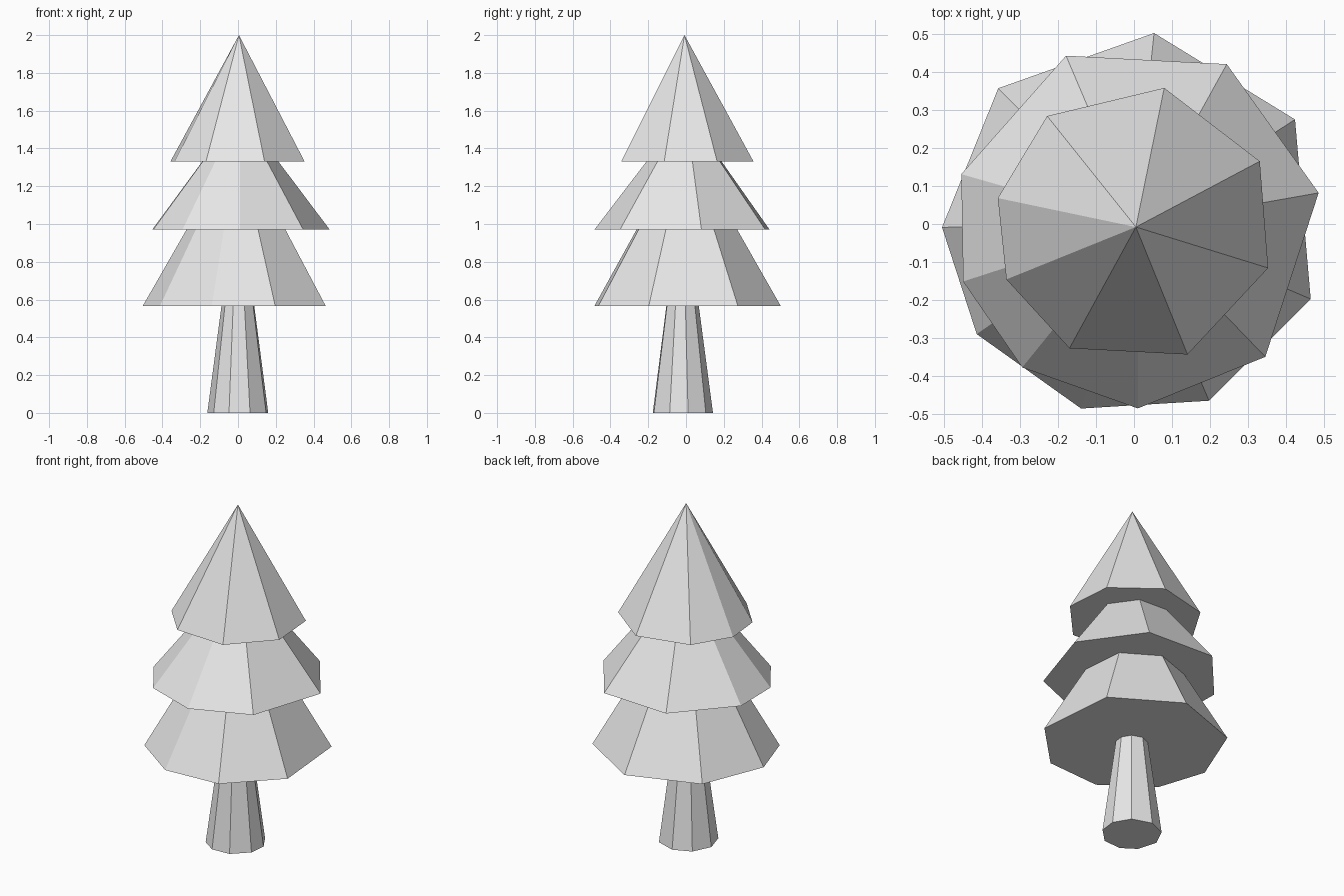
import bpy
import bmesh
from math import cos, sin, radians

cube = bpy.data.objects.get("Cube")
if cube:
    bpy.data.objects.remove(cube, do_unlink=True)

GREY = (0.8, 0.8, 0.8, 1.0)
grey = bpy.data.materials.new("plain_grey")
grey.use_nodes = True
grey.diffuse_color = GREY
grey.node_tree.nodes["Principled BSDF"].inputs["Base Color"].default_value = GREY


def ring(bm, angles, radius, centre, z):
    """One level of unevenly spaced corners."""
    return [bm.verts.new((centre[0] + radius * cos(radians(a)),
                          centre[1] + radius * sin(radians(a)), z)) for a in angles]


def tapered(name, angles, radius, z0, z1, taper, centre=(0, 0), apex=None):
    """Flat-sided tapering part: closed below, ending in a ring or a point."""
    bm = bmesh.new()
    low = ring(bm, angles, radius, centre, z0)
    bm.faces.new(low[::-1])
    n = len(low)
    if apex:
        tip = bm.verts.new((*apex, z1))
        for i in range(n):
            bm.faces.new((low[i], low[(i + 1) % n], tip))
    else:
        # the open top is covered by the part above
        high = ring(bm, angles, radius * taper, centre, z1)
        for i in range(n):
            j = (i + 1) % n
            bm.faces.new((low[i], low[j], high[j], high[i]))
    mesh = bpy.data.meshes.new(name)
    bm.to_mesh(mesh)
    bm.free()
    mesh.materials.append(grey)
    obj = bpy.data.objects.new(name, mesh)
    bpy.context.collection.objects.link(obj)
    return obj


# Trunk
tapered("trunk", (11, 50, 93, 133, 175, 218, 253, 293, 336),
        0.163, 0, 0.565, 0.54, centre=(0, -0.02))

# Foliage tiers, each turned and spaced a little unevenly
tapered("lower_branches", (33, 84, 135, 181, 215, 254, 293, 337),
        0.505, 0.565, 0.97, 0.54)
tapered("middle_branches", (10, 61, 113, 164, 198, 231, 270, 314),
        0.483, 0.97, 1.33, 0.43, centre=(0.01, -0.002))
tapered("top_branches", (27, 78, 129, 169, 203, 242, 292, 342),
        0.368, 1.33, 2.0, 0, centre=(0.003, -0.002), apex=(0.005, -0.008))
